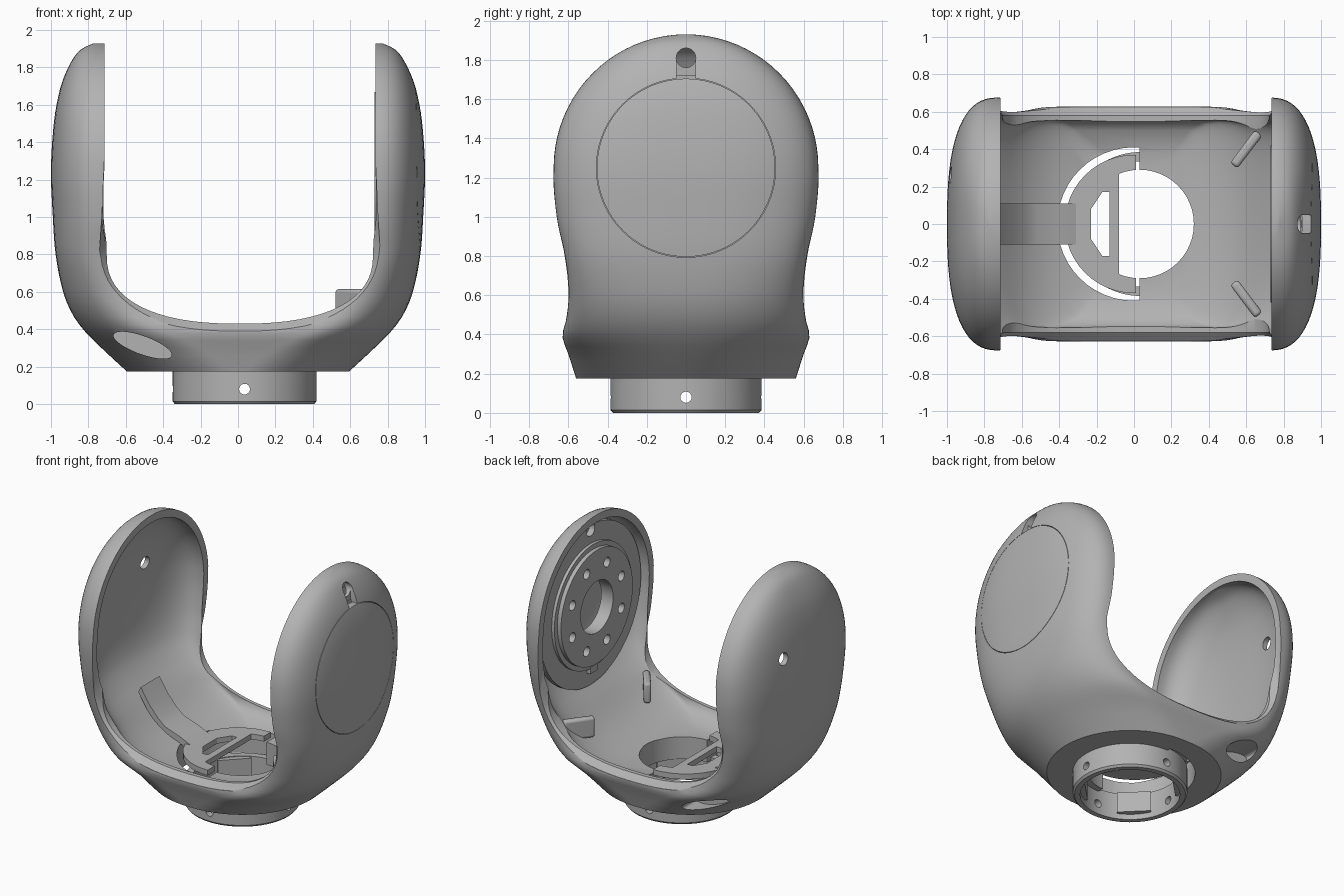
import bpy, bmesh, math
from mathutils import Matrix

cube = bpy.data.objects.get("Cube")
if cube:
    bpy.data.objects.remove(cube)

grey = bpy.data.materials.new("satin_grey")
grey.use_nodes = True
grey.diffuse_color = (0.45, 0.45, 0.45, 1)
grey.node_tree.nodes["Principled BSDF"].inputs["Base Color"].default_value = (0.45, 0.45, 0.45, 1)

RING_X, AXIS_Z = 0.035, 1.25


def finish(name, bm):
    bmesh.ops.recalc_face_normals(bm, faces=bm.faces)
    mesh = bpy.data.meshes.new(name)
    bm.to_mesh(mesh)
    bm.free()
    mesh.materials.append(grey)
    obj = bpy.data.objects.new(name, mesh)
    bpy.context.collection.objects.link(obj)
    return obj


def loft(name, sections):
    bm = bmesh.new()
    loops = [[bm.verts.new(p) for p in s] for s in sections]
    n = len(loops[0])
    for a, b in zip(loops, loops[1:]):
        for i in range(n):
            bm.faces.new((a[i], a[(i + 1) % n], b[(i + 1) % n], b[i]))
    bm.faces.new(loops[0])
    bm.faces.new(loops[-1])
    return finish(name, bm)


def cylinder(name, r, depth, loc, axis="Z", sides=48, r2=None):
    rot = {"Z": Matrix(), "X": Matrix.Rotation(math.pi / 2, 4, "Y"),
           "Y": Matrix.Rotation(math.pi / 2, 4, "X")}[axis]
    bm = bmesh.new()
    bmesh.ops.create_cone(bm, cap_ends=True, segments=sides, radius1=r,
                          radius2=r if r2 is None else r2, depth=depth,
                          matrix=Matrix.Translation(loc) @ rot)
    return finish(name, bm)


def box(name, size, loc, angle=0):
    bm = bmesh.new()
    bmesh.ops.create_cube(bm, size=1, matrix=Matrix.Translation(loc)
                          @ Matrix.Rotation(angle, 4, "Z") @ Matrix.Diagonal((*size, 1)))
    return finish(name, bm)


def boolean(obj, *tools, op="DIFFERENCE"):
    for tool in tools:
        mod = obj.modifiers.new("cut", "BOOLEAN")
        mod.operation, mod.solver, mod.object = op, "EXACT", tool
        deps = bpy.context.evaluated_depsgraph_get()
        mesh = bpy.data.meshes.new_from_object(obj.evaluated_get(deps))
        obj.modifiers.clear()
        obj.data = mesh
        bpy.data.objects.remove(tool)
    return obj


def smooth_at(table, z, k):
    # Hermite interpolation of column k of a table keyed by height
    i = max(0, min(len(table) - 2, sum(row[0] <= z for row in table) - 1))

    def slope(j):
        a, b = table[max(j - 1, 0)], table[min(j + 1, len(table) - 1)]
        return (b[k] - a[k]) / (b[0] - a[0])
    p, q = table[i], table[i + 1]
    h = q[0] - p[0]
    t = (z - p[0]) / h
    return ((1 + 2 * t) * (1 - t) ** 2 * p[k] + t * (1 - t) ** 2 * h * slope(i)
            + t * t * (3 - 2 * t) * q[k] - t * t * (1 - t) * h * slope(i + 1))


def section(x, y, c, z, steps=18):
    # Rounded slab that grows squarer with height
    n = 2 + 0.6 * min(1, (z - 0.175) / 0.6)
    quad = [(c + (x - c) * math.cos(a) ** (2 / n), y * math.sin(a) ** (2 / n))
            for a in (i * math.pi / 2 / steps for i in range(steps))] + [(c, y)]
    half = quad + [(-px, py) for px, py in reversed(quad)]
    return [(px, py, z) for px, py in half] + [(px, -py, z) for px, py in half[-2:0:-1]]


# height, half width, half depth, start of the rounded end
UPPER = [(1.0, 0.99, 0.66, 0.71), (1.25, 1.0, 0.675, 0.72), (1.5, 0.985, 0.63, 0.72),
         (1.65, 0.96, 0.55, 0.72), (1.75, 0.93, 0.46, 0.72), (1.85, 0.88, 0.32, 0.72),
         (1.9, 0.835, 0.2, 0.72), (1.93, 0.77, 0.02, 0.72)]
OUTER = [(0.175, 0.595, 0.56, 0.03), (0.3, 0.73, 0.6, 0.2), (0.39, 0.82, 0.63, 0.38),
         (0.48, 0.885, 0.61, 0.52), (0.6, 0.935, 0.6, 0.62), (0.8, 0.975, 0.62, 0.7)] + UPPER
WALL_X, WALL_Y = 0.035, 0.055
INNER = [(0.34, 0.3, 0.38, 0.2), (0.37, 0.41, 0.49, 0.28), (0.41, 0.5, 0.54, 0.36),
         (0.46, 0.58, 0.555, 0.44), (0.52, 0.65, 0.55, 0.52), (0.6, 0.73, 0.545, 0.58),
         (0.7, 0.83, 0.55, 0.64), (0.82, 0.91, 0.57, 0.69)]
INNER += [(z, x - WALL_X, y - WALL_Y, c) for z, x, y, c in UPPER]


def shell_form(name, table, inset):
    low = table[0][0]
    zs = [low + (AXIS_Z - low) * i / 26 for i in range(27)]
    zs += [AXIS_Z + 0.679 * math.sin(i * math.pi / 2 / 20) for i in range(1, 20)] + [1.929]
    rows = []
    for z in zs:
        x, y, c = (smooth_at(table, z, k) for k in (1, 2, 3))
        zz = z
        if z > AXIS_Z:
            s = 1 - inset / 0.68
            y = 0.675 * s * math.sqrt(1 - ((z - AXIS_Z) / 0.68) ** 2)
            zz = AXIS_Z + (z - AXIS_Z) * s
        rows.append(section(max(x, c + 0.015), y, c, zz))
    return loft(name, rows)


# Yoke shell: outer form, hollowed, then opened by a U with a bevelled lower rim
yoke = shell_form("yoke_shell", OUTER, 0)
boolean(yoke, shell_form("hollow", INNER, WALL_Y))


def u_loop(y, grow):
    half = [(0.725, 2.1), (0.725, 1.3), (0.718 + grow * 0.5, 1.0)]
    for i in range(16):
        a = i * math.pi / 2 / 16
        c, s = math.cos(a) ** (2 / 2.4), math.sin(a) ** (2 / 2.4)
        half.append(((0.712 + grow) * c, 0.8 - (0.37 + grow) * s))
    left = [(-x, z) for x, z in reversed(half)]
    return [(x + 0.01, y, z) for x, z in half + [(0, 0.43 - grow)] + left]


boolean(yoke, loft("opening", [u_loop(y, g) for y, g in
        ((-0.8, 0.04), (-0.625, 0.04), (-0.58, 0), (0.58, 0), (0.625, 0.04), (0.8, 0.04))]))

# Floor openings, including the half-round slot around the clip
slot = cylinder("slot", 0.41, 0.8, (0, 0, 0.25))
boolean(slot, box("half", (1, 1, 1), (0.53, 0, 0.25)))
boolean(yoke, cylinder("bore", 0.29, 0.8, (0.03, 0, 0.25)), slot)

# Slanted oval pockets at front and back of one side
for s in (-1, 1):
    oval = cylinder("oval", 1, 0.5, (0, 0, 0), "Y")
    oval.data.transform(Matrix.Translation((-0.51, s * 0.63, 0.315))
                        @ Matrix.Rotation(math.radians(20), 4, "Y")
                        @ Matrix.Diagonal((0.165, 1, 0.048, 1)))
    boolean(yoke, oval)

# Small cable hole, and the seam, key slot and hole of the round cover
seam = cylinder("seam", 0.457, 0.4, (1.0, 0, AXIS_Z), "X", 96)
boolean(seam, cylinder("core", 0.454, 0.6, (1.0, 0, AXIS_Z), "X", 96))
boolean(yoke, cylinder("cable", 0.045, 0.5, (-0.95, 0.26, 1.42), "X", 24), seam,
        cylinder("pin", 0.05, 0.5, (0.95, 0, 1.81), "X", 24),
        box("key", (0.2, 0.096, 0.1), (0.99, 0, 1.755)))

# Round mounting plate inside the arm
plate = cylinder("mounting_plate", 0.59, 0.045, (0.805, 0, AXIS_Z), "X", 64)
boolean(plate, cylinder("centre", 0.19, 0.5, (0.8, 0, AXIS_Z), "X"),
        cylinder("pin", 0.05, 0.5, (0.8, 0, 1.81), "X", 24))

# Drive flange with a stepped edge and eight bolt holes
flange = cylinder("drive_flange", 0.42, 0.055, (0.7575, 0, AXIS_Z), "X", 64)
boolean(flange, cylinder("step", 0.455, 0.03, (0.775, 0, AXIS_Z), "X", 64), op="UNION")
boolean(flange, cylinder("centre", 0.19, 0.5, (0.75, 0, AXIS_Z), "X"))
for i in range(8):
    a = (i + 0.5) * math.pi / 4
    boolean(flange, cylinder("bolt", 0.036, 0.09, (0.73, 0.31 * math.sin(a),
                                                 AXIS_Z + 0.31 * math.cos(a)), "X", 16))
box("flange_tab", (0.03, 0.08, 0.05), (0.77, 0, 0.785))

# Base collar with chamfered foot and four radial screw holes
collar = cylinder("base_collar", 0.385, 0.18, (RING_X, 0, 0.105), sides=64)
boolean(collar, cylinder("foot", 0.372, 0.015, (RING_X, 0, 0.0075), sides=64, r2=0.385), op="UNION")
boolean(collar, cylinder("bore", 0.335, 0.6, (RING_X, 0, 0.1), sides=64),
        cylinder("screw_x", 0.029, 1, (RING_X, 0, 0.08), "X", 16),
        cylinder("screw_y", 0.029, 1, (RING_X, 0, 0.08), "Y", 16))
for i in range(4):
    a = math.pi / 4 + i * math.pi / 2
    box("collar_lug", (0.04, 0.23, 0.15), (RING_X + 0.315 * math.cos(a), 0.315 * math.sin(a), 0.115), a)

# Retaining clip: rounded plate with a window and a rising strap
clip = cylinder("retaining_clip", 0.37, 0.04, (0, 0, 0.36))
boolean(clip, box("trim", (1, 1, 1), (0.51, 0, 0.36)))
bore = cylinder("bore", 0.29, 0.3, (0.03, 0, 0.36))
boolean(bore, box("keep_bar", (0.6, 1, 1), (-0.38, 0, 0.36)))
window = loft("window", [[(x, y, z) for x, y in ((-0.13, -0.17), (-0.13, 0.17), (-0.17, 0.17),
              (-0.23, 0.08), (-0.23, -0.08), (-0.17, -0.17))] for z in (0.1, 0.5)])
boolean(clip, bore, window)
path = [(-0.31, 0.38), (-0.4, 0.42), (-0.52, 0.46), (-0.58, 0.51), (-0.65, 0.59), (-0.72, 0.7)]
strap = path + [(x - 0.02, z - 0.04) for x, z in reversed(path)]
loft("clip_strap", [[(x, y, z) for x, z in strap] for y in (-0.11, 0.11)])

# Two slanted stop ribs on the floor
for s in (-1, 1):
    rib = box("stop_rib", (0.22, 0.05, 0.15), (0.6, s * 0.4, 0.54), s * math.radians(53))
    bev = rib.modifiers.new("round", "BEVEL")
    bev.width, bev.segments = 0.018, 3

# Smooth shading with sharp edges kept
bpy.ops.object.select_all(action="DESELECT")
for obj in bpy.context.collection.objects:
    if obj.type == "MESH":
        obj.select_set(True)
        bpy.context.view_layer.objects.active = obj
bpy.ops.object.shade_smooth_by_angle(angle=math.radians(30))
